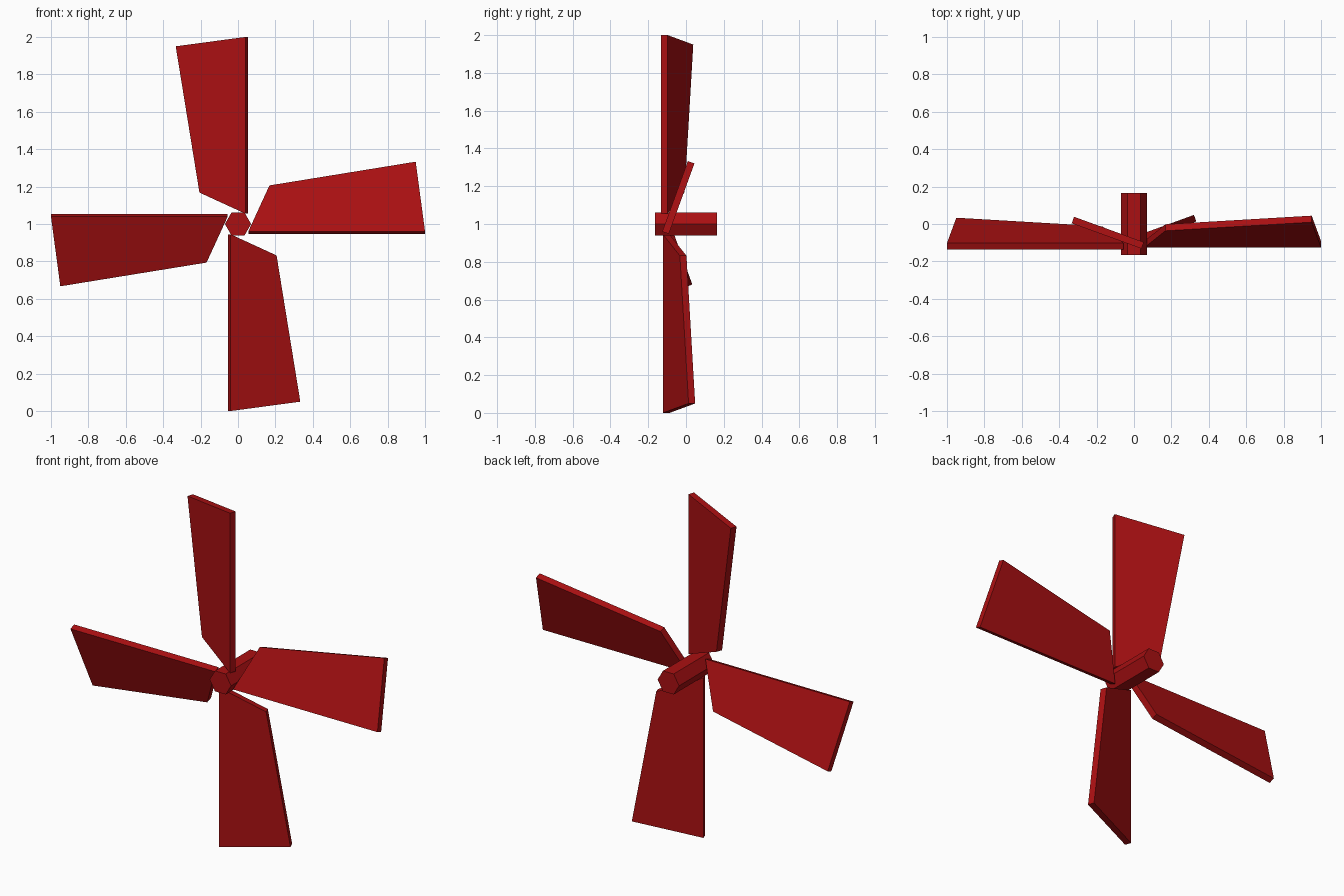
import bpy
import bmesh
from math import radians, pi
from mathutils import Matrix, Vector

cube = bpy.data.objects.get("Cube")
if cube:
    bpy.data.objects.remove(cube, do_unlink=True)

red = bpy.data.materials.new("dark red")
red.use_nodes = True
colour = (0.40, 0.005, 0.006, 1)
red.diffuse_color = colour
red.node_tree.nodes["Principled BSDF"].inputs["Base Color"].default_value = colour

CENTRE = Vector((0, 0, 1))
PITCH = radians(20)
THICKNESS = 0.037


def add_object(name, bm):
    bmesh.ops.recalc_face_normals(bm, faces=bm.faces)
    mesh = bpy.data.meshes.new(name)
    bm.to_mesh(mesh)
    bm.free()
    mesh.materials.append(red)
    obj = bpy.data.objects.new(name, mesh)
    bpy.context.collection.objects.link(obj)
    return obj


# Hexagonal hub lying along y, with corners at the sides
bm = bmesh.new()
bmesh.ops.create_cone(bm, cap_ends=True, segments=6, radius1=0.07, radius2=0.07, depth=0.33)
bmesh.ops.rotate(bm, verts=bm.verts, matrix=Matrix.Rotation(pi / 2, 3, "X"))
if max(v.co.x for v in bm.verts) < 0.065:
    bmesh.ops.rotate(bm, verts=bm.verts, matrix=Matrix.Rotation(pi / 6, 3, "Y"))
bmesh.ops.translate(bm, verts=bm.verts, vec=CENTRE)
add_object("hub", bm)

# Blade outline: (distance from the axis, distance across the blade)
OUTLINE = [(0.055, 0), (1.0, 0), (0.95, 0.397), (0.168, 0.262)]


def add_blade(name, turn, front):
    bm = bmesh.new()
    face = bm.faces.new([bm.verts.new((r, 0, c)) for r, c in OUTLINE])
    back = bmesh.ops.extrude_face_region(bm, geom=[face], use_keep_orig=True)["geom"]
    moved = [g for g in back if isinstance(g, bmesh.types.BMVert)]
    bmesh.ops.translate(bm, verts=moved, vec=(0, THICKNESS, 0))
    # Pitch the blade, set its leading edge, then turn it around the hub
    place = (Matrix.Translation(CENTRE) @ Matrix.Rotation(-turn, 4, "Y")
             @ Matrix.Translation((0, front, -0.04)) @ Matrix.Rotation(-PITCH, 4, "X"))
    bm.transform(place)
    add_object(name, bm)


BLADES = [("left_blade", -0.126), ("top_blade", -0.132),
          ("right_blade", -0.137), ("bottom_blade", -0.122)]
for i, (name, front) in enumerate(BLADES):
    add_blade(name, i * pi / 2, front)
